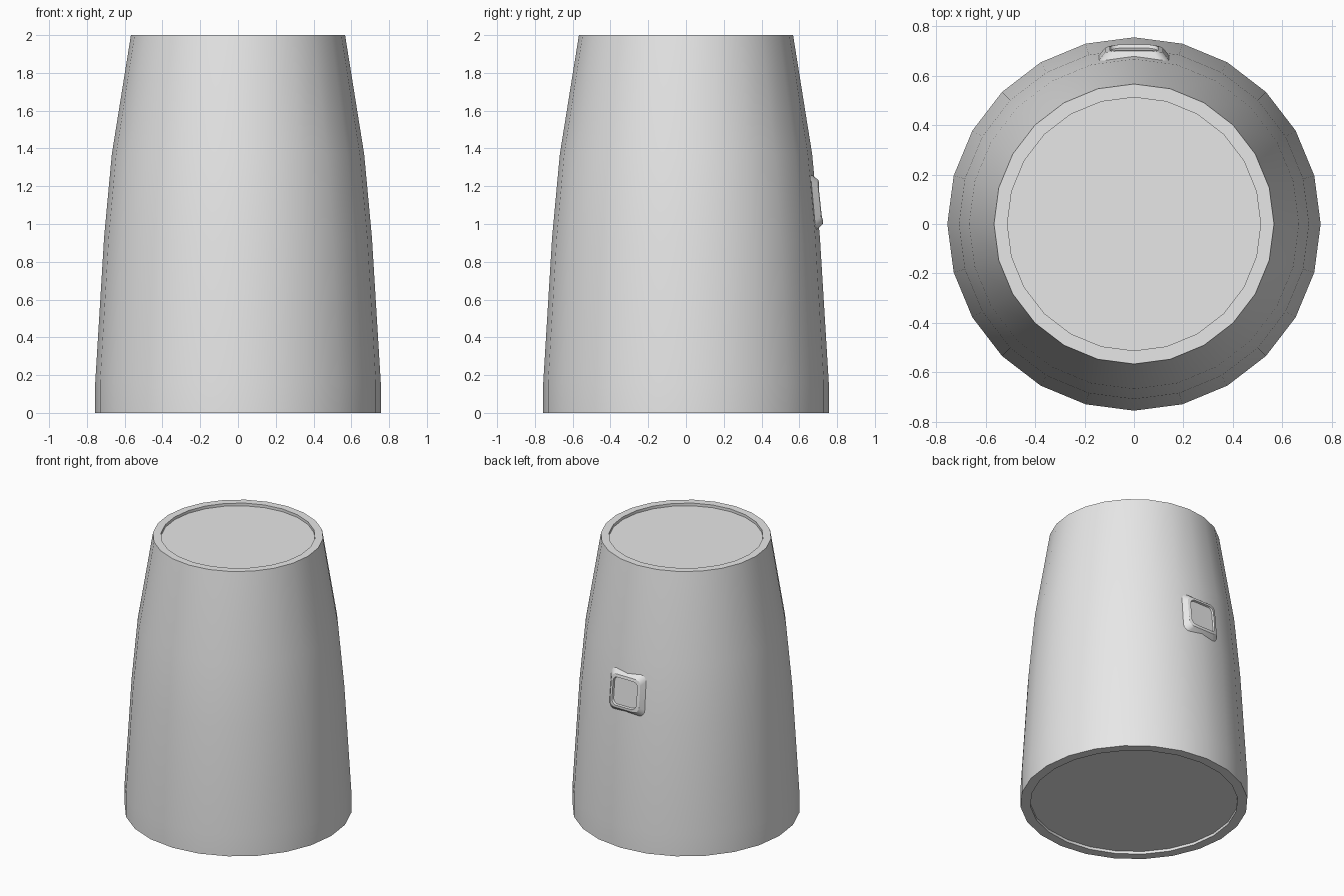
import bpy, bmesh, math

if "Cube" in bpy.data.objects:
    bpy.data.objects.remove(bpy.data.objects["Cube"])

grey = bpy.data.materials.new("light grey")
grey.diffuse_color = (0.8, 0.8, 0.8, 1)
grey.use_nodes = True
grey.node_tree.nodes["Principled BSDF"].inputs["Base Color"].default_value = grey.diffuse_color


def loft(name, rings, angle):
    """Skin a list of equal-length point rings and cap both ends."""
    bm = bmesh.new()
    loops = [[bm.verts.new(p) for p in r] for r in rings]
    n = len(loops[0])
    for a, b in zip(loops, loops[1:]):
        for i in range(n):
            j = (i + 1) % n
            bm.faces.new((a[i], a[j], b[j], b[i]))
    bm.faces.new(loops[0][::-1])
    bm.faces.new(loops[-1])
    bmesh.ops.recalc_face_normals(bm, faces=bm.faces)
    me = bpy.data.meshes.new(name)
    bm.to_mesh(me)
    bm.free()
    me.materials.append(grey)
    ob = bpy.data.objects.new(name, me)
    bpy.context.collection.objects.link(ob)
    bpy.ops.object.select_all(action='DESELECT')
    bpy.context.view_layer.objects.active = ob
    ob.select_set(True)
    bpy.ops.object.shade_smooth_by_angle(angle=math.radians(angle))
    return ob


def circle(r, z, n=24):
    return [(r * math.cos(i * math.tau / n), r * math.sin(i * math.tau / n), z)
            for i in range(n)]


# Tapered barrel with shallow recessed ends
profile = [(0.69, 0.02), (0.69, 0), (0.756, 0), (0.756, 0.16), (0.709, 0.93),
           (0.668, 1.37), (0.567, 2), (0.513, 2), (0.513, 1.98)]
loft("barrel", [circle(r, z) for r, z in profile], 30)


def rounded_square(half, radius, lift):
    """Rounded square on the back wall, leaning and curving with the barrel."""
    pts = []
    for q in range(4):
        cx = (half - radius) * (1 if q in (0, 3) else -1)
        cz = (half - radius) * (1 if q < 2 else -1)
        for k in range(5):
            a = (q + k / 4) * math.pi / 2
            x, z = cx + radius * math.cos(a), cz + radius * math.sin(a)
            pts.append((x, 0.7175 - 0.106 * z - 0.9 * x * x + lift, 1.117 + z))
    return pts


# Bung plate on the back: flared frame, raised lip, sunken panel
loft("bung_plate", [rounded_square(0.17, 0.045, -0.055),
                    rounded_square(0.117, 0.04, 0),
                    rounded_square(0.098, 0.035, 0.002),
                    rounded_square(0.094, 0.033, -0.012)], 25)
